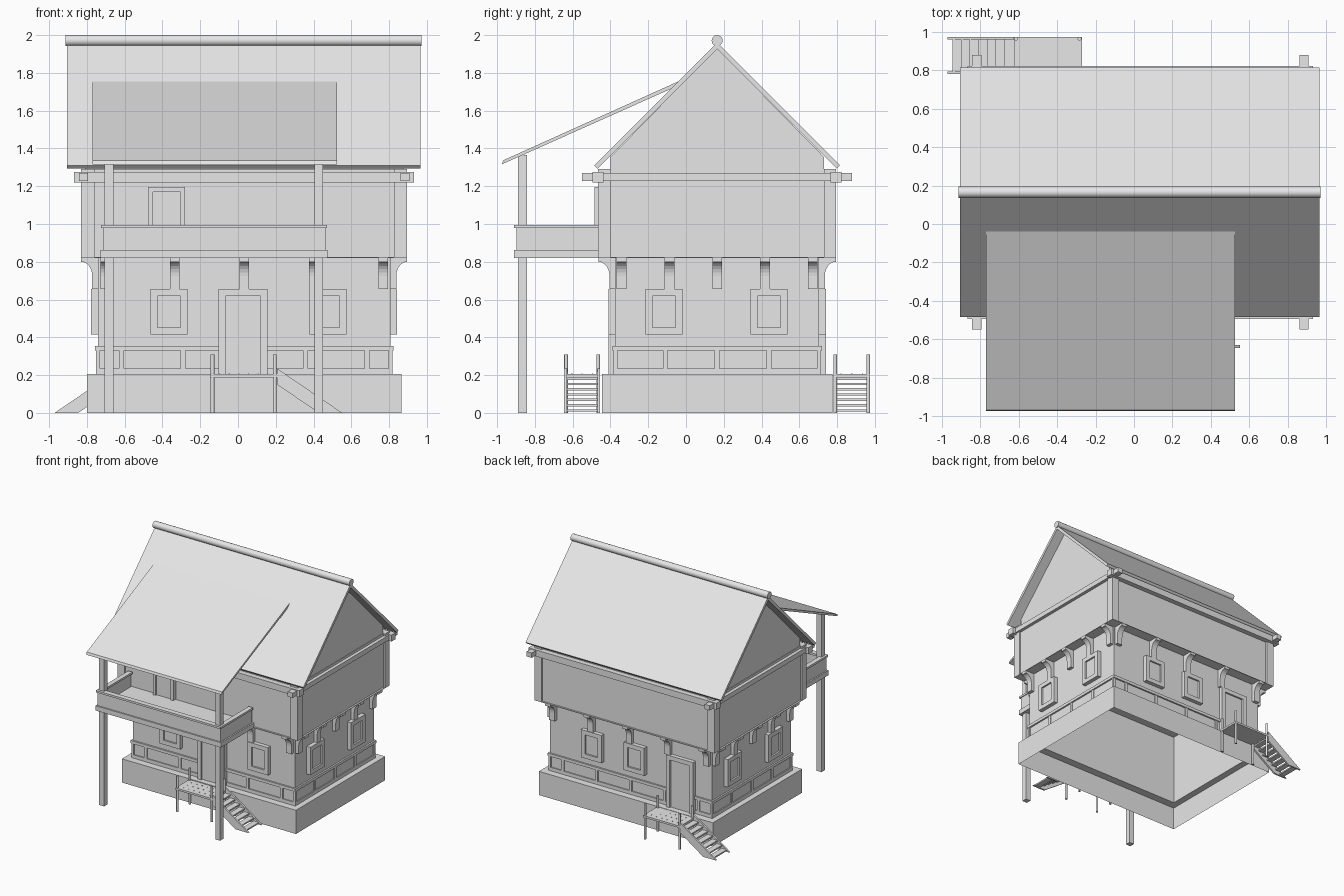
import bpy, bmesh, math
from mathutils import Vector

cube = bpy.data.objects.get("Cube")
if cube:
    bpy.data.objects.remove(cube)

grey = bpy.data.materials.new("plain_grey")
grey.use_nodes = True
colour = (0.8, 0.8, 0.8, 1)
grey.diffuse_color = colour
grey.node_tree.nodes["Principled BSDF"].inputs["Base Color"].default_value = colour

CX, CY = 0.033, 0.165          # middle of the house
HX, HY = 0.775, 0.54           # half size of the lower walls
UX, UY = 0.863, 0.63           # half size of the upper storey


def finish(name, bm):
    mesh = bpy.data.meshes.new(name)
    bm.to_mesh(mesh)
    bm.free()
    mesh.materials.append(grey)
    obj = bpy.data.objects.new(name, mesh)
    bpy.context.collection.objects.link(obj)
    return obj


def prism(name, ring, offset, open_sides=()):
    """Extrude a closed ring of points; drop faces whose normal is in open_sides."""
    bm = bmesh.new()
    face = bm.faces.new([bm.verts.new(p) for p in ring])
    new = bmesh.ops.extrude_face_region(bm, geom=[face], use_keep_orig=True)["geom"]
    bmesh.ops.translate(bm, vec=offset, verts=[v for v in new if isinstance(v, bmesh.types.BMVert)])
    bmesh.ops.recalc_face_normals(bm, faces=bm.faces)
    gone = [f for f in bm.faces if any(f.normal.dot(Vector(s)) > 0.9 for s in open_sides)]
    bmesh.ops.delete(bm, geom=gone, context='FACES')
    return finish(name, bm)


def box(name, x0, x1, y0, y1, z0, z1, open_sides=()):
    ring = [(x0, y0, z0), (x1, y0, z0), (x1, y1, z0), (x0, y1, z0)]
    return prism(name, ring, (0, 0, z1 - z0), open_sides)


def along_x(name, profile, x0, x1):
    return prism(name, [(x0, y, z) for y, z in profile], (x1 - x0, 0, 0))


def cylinder(name, radius, length, centre, axis='Z', sides=10):
    bpy.ops.mesh.primitive_cylinder_add(vertices=sides, radius=radius, depth=length, location=centre,
                                        rotation=(0, math.pi / 2, 0) if axis == 'X' else (0, 0, 0))
    obj = bpy.context.object
    obj.name = name
    obj.data.materials.append(grey)
    bpy.ops.object.shade_smooth_by_angle(angle=math.radians(40))
    return obj


SIDES = {"front": -1, "back": 1, "left": 1, "right": -1}


def on_wall(side, u, d, z):
    """u runs along the wall, d is the distance outward from the lower wall."""
    s = SIDES[side]
    if side in ("front", "back"):
        return Vector((u, CY + s * (HY + d), z))
    return Vector((CX + s * (HX + d), u, z))


def wall_box(name, side, u0, u1, d0, d1, z0, z1):
    ring = [on_wall(side, u, d, z0) for u, d in ((u0, d0), (u1, d0), (u1, d1), (u0, d1))]
    return prism(f"{side}_{name}", ring, (0, 0, z1 - z0))


def framed(name, side, u, half, z0, z1, rim=0.037, sill=True, d=0.0):
    """Window or door: raised frame round a recessed panel."""
    wall_box(name + "_panel", side, u - half + rim, u + half - rim, d, d + 0.02, z0, z1 - rim)
    for s in (-1, 1):
        a, b = sorted((u + s * half, u + s * (half - rim)))
        wall_box(name + "_jamb", side, a, b, d, d + 0.035, z0, z1)
    wall_box(name + "_lintel", side, u - half + rim, u + half - rim, d, d + 0.035, z1 - rim, z1)
    if sill:
        wall_box(name + "_sill", side, u - half + rim, u + half - rim, d, d + 0.035, z0, z0 + rim)


# Hollow foundation with a ledge, and hollow lower walls
UP, DOWN = (0, 0, 1), (0, 0, -1)
box("foundation", CX - 0.833, CX + 0.833, CY - 0.61, CY + 0.61, 0, 0.205, (UP, DOWN))
for s in (-1, 1):
    y = sorted((CY + s * 0.61, CY + s * HY))
    x = sorted((CX + s * 0.833, CX + s * HX))
    box("foundation_ledge", CX - 0.833, CX + 0.833, *y, 0.2, 0.205)
    box("foundation_ledge", *x, CY - HY, CY + HY, 0.2, 0.205)
box("lower_walls", CX - HX, CX + HX, CY - HY, CY + HY, 0.2, 0.82, (UP, DOWN))

# Panelled trim and curved brackets on each wall
for side in SIDES:
    long = side in ("front", "back")
    mid, half = (CX, HX) if long else (CY, HY)
    posts = (-0.65, -0.325, 0, 0.325, 0.65) if long else (-0.275, 0, 0.275)
    wall_box("trim_top_rail", side, mid - half - 0.012, mid + half + 0.012, 0, 0.014, 0.33, 0.355)
    wall_box("trim_bottom_rail", side, mid - half - 0.009, mid + half + 0.009, 0, 0.009, 0.205, 0.235)
    for p in posts:
        wall_box("trim_post", side, mid + p - 0.013, mid + p + 0.013, 0, 0.009, 0.235, 0.33)
    for s in (-1, 1):
        a, b = sorted((mid + s * (half - 0.012), mid + s * (half + 0.009)))
        wall_box("trim_corner", side, a, b, 0, 0.009, 0.235, 0.33)

    arc = [(0.088 - 0.058 * math.sin(t), 0.725 + 0.075 * math.cos(t))
           for t in (i * math.pi / 12 for i in range(7))]
    profile = [(0, 0.82), (0.088, 0.82)] + arc + [(0.03, 0.655), (0, 0.655)]
    step = 0.368 if long else 0.253
    for k in range(-2, 3):
        u = mid + k * step
        ring = [on_wall(side, u - 0.026, d, z) for d, z in profile]
        shift = on_wall(side, u + 0.026, 0, 0) - on_wall(side, u - 0.026, 0, 0)
        prism(f"{side}_bracket", ring, shift)

# Windows and doors
WINDOWS = {"front": (-0.365, 0.476), "back": (0.39, -0.02), "left": (-0.117, 0.44), "right": (-0.117, 0.44)}
for side, places in WINDOWS.items():
    for u in places:
        framed("window", side, u, 0.098, 0.415, 0.655)
framed("door", "front", 0.027, 0.13, 0.205, 0.655, sill=False)
framed("door", "back", -0.455, 0.13, 0.205, 0.655, sill=False)
framed("balcony_door", "front", -0.378, 0.098, 0.862, 1.195, rim=0.025, sill=False, d=UY - HY - 0.015)

# Upper storey with corner posts and crossing beams
box("upper_storey", CX - UX + 0.015, CX + UX - 0.015, CY - UY + 0.015, CY + UY - 0.015, 0.82, 1.29)
box("upper_floor_edge", CX - UX, CX + UX, CY - UY, CY + UY, 0.82, 0.825)
for sx in (-1, 1):
    for sy in (-1, 1):
        x = sorted((CX + sx * UX, CX + sx * (UX - 0.07)))
        y = sorted((CY + sy * UY, CY + sy * (UY - 0.065)))
        box("corner_post", *x, *y, 0.82, 1.29)
    bx, by = CX + sx * 0.852, CY + sx * UY
    box("side_beam", bx - 0.024, bx + 0.024, CY - 0.715, CY + 0.715, 1.228, 1.27)
    box("long_beam", CX - 0.9, CX + 0.9, by - 0.029, by + 0.029, 1.22, 1.276)

# Gable and main roof
along_x("gable", [(CY - 0.565, 1.27), (CY + 0.565, 1.27), (CY + 0.565, 1.355),
                  (CY, 1.93), (CY - 0.565, 1.355)], CX - UX + 0.02, CX + UX - 0.02)
for s in (-1, 1):
    along_x("roof_slope", [(CY, 1.96), (CY + s * 0.65, 1.31), (CY + s * 0.633, 1.293), (CY, 1.926)],
            -0.905, 0.965)
cylinder("ridge_pole", 0.029, 1.885, (0.028, CY, 1.971), 'X', 20)

# Balcony: floor, railing, posts and lean-to roof
B0, B1, BY = -0.728, 0.474, -0.91
box("balcony_floor", B0, B1, BY, CY - UY + 0.01, 0.82, 0.862)
box("balcony_front_panel", B0 + 0.012, B1 - 0.012, BY + 0.012, BY + 0.027, 0.862, 0.98)
box("balcony_front_rail", B0 + 0.004, B1 - 0.004, BY, BY + 0.045, 0.978, 0.995)
for edge, s in ((B0, 1), (B1, -1)):
    x = sorted((edge + s * 0.012, edge + s * 0.027))
    box("balcony_side_panel", *x, BY + 0.012, CY - UY, 0.862, 0.98)
    x = sorted((edge + s * 0.004, edge + s * 0.045))
    box("balcony_side_rail", *x, BY + 0.045, CY - UY, 0.978, 0.995)
for x in (-0.683, 0.428):
    box("balcony_post", x - 0.023, x + 0.023, -0.889, -0.843, 0, 1.365)
along_x("balcony_roof", [(-0.968, 1.337), (-0.04, 1.755), (-0.04, 1.733), (-0.975, 1.316)], -0.77, 0.525)


def stoop(name, x_wide, x_step, y0, y1):
    """Landing with four posts and a flight of steps running from x_step."""
    s = 1 if x_step > x_wide else -1
    a, b = sorted((x_wide, x_step))
    box(name + "_landing", a, b, y0, y1, 0.188, 0.205)
    for x in (a + 0.012, b - 0.012):
        for y in (y0 + 0.01, y1 - 0.01):
            cylinder(name + "_post", 0.01, 0.31, (x, y, 0.155))
    for i in range(6):
        for j in range(3):
            x, y = a + 0.05 + i * (b - a - 0.1) / 5, y0 + 0.04 + j * (y1 - y0 - 0.08) / 2
            box(name + "_nail", x - 0.003, x + 0.003, y - 0.003, y + 0.003, 0.205, 0.208)
    side = ((0, 0.235), (0.345, 0), (0.22, 0), (0, 0.15))
    for y in (y0, y1 - 0.014):
        prism(name + "_stringer", [(x_step + s * d, y, z) for d, z in side], (0, 0.014, 0))
    for k in range(7):
        x = sorted((x_step + s * 0.045 * k, x_step + s * (0.045 * k + 0.05)))
        z = 0.187 - 0.028 * k
        box(name + "_tread", *x, y0 + 0.014, y1 - 0.014, z - 0.012, z)


stoop("front_stoop", -0.147, 0.207, -0.645, -0.455)
stoop("back_stoop", -0.272, -0.626, 0.78, 0.975)
